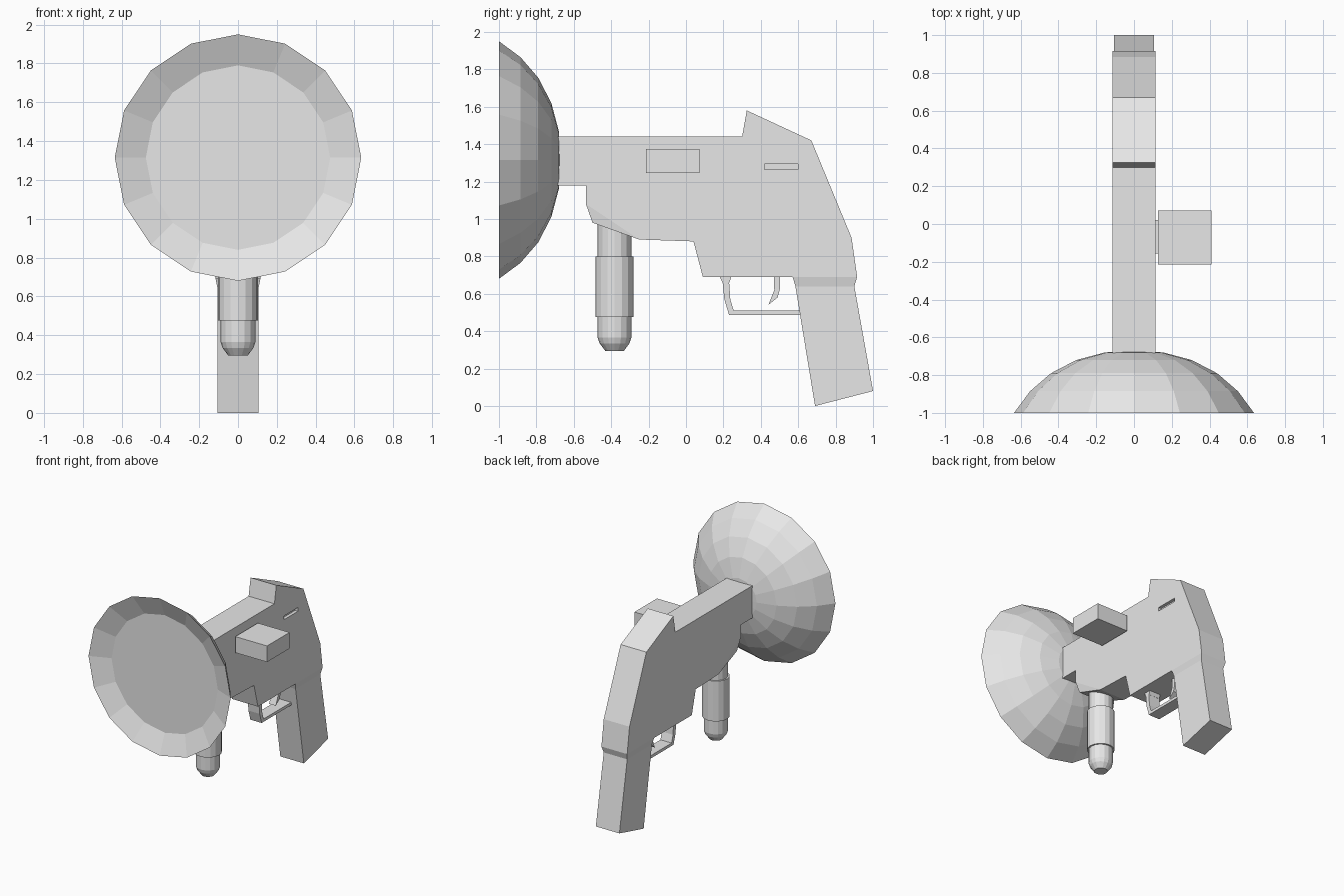
import bpy, bmesh, math
from mathutils import Matrix

if "Cube" in bpy.data.objects:
    bpy.data.objects.remove(bpy.data.objects["Cube"])

grey = bpy.data.materials.new("light_grey")
grey.use_nodes = True
grey.diffuse_color = (0.8, 0.8, 0.8, 1)
grey.node_tree.nodes["Principled BSDF"].inputs["Base Color"].default_value = (0.8, 0.8, 0.8, 1)


def finish(name, bm):
    bmesh.ops.recalc_face_normals(bm, faces=bm.faces)
    mesh = bpy.data.meshes.new(name)
    bm.to_mesh(mesh)
    bm.free()
    mesh.materials.append(grey)
    obj = bpy.data.objects.new(name, mesh)
    bpy.context.collection.objects.link(obj)
    return obj


def slab(name, outline, sides=None):
    """Mirrored plate: outline of (y, z, half width); sides lists the side panels."""
    bm = bmesh.new()
    left = [bm.verts.new((w, y, z)) for y, z, w in outline]
    right = [bm.verts.new((-w, y, z)) for y, z, w in outline]
    n = len(outline)
    for panel in sides or [range(n)]:
        bm.faces.new([left[i] for i in panel])
        bm.faces.new([right[i] for i in panel])
    for i in range(n):
        j = (i + 1) % n
        bm.faces.new((left[i], left[j], right[j], right[i]))
    return finish(name, bm)


def lathe(name, profile, matrix, sides=16):
    """Turned part: profile of (radius, height), closed by flat caps."""
    bm = bmesh.new()
    rings = []
    for r, h in profile:
        rings.append([bm.verts.new((r * math.cos(math.tau * i / sides),
                                    r * math.sin(math.tau * i / sides), h))
                      for i in range(sides)])
    for a, b in zip(rings, rings[1:]):
        for i in range(sides):
            j = (i + 1) % sides
            bm.faces.new((a[i], a[j], b[j], b[i]))
    bm.faces.new(rings[0])
    bm.faces.new(rings[-1])
    bm.transform(matrix)
    return finish(name, bm)


def box(name, x, y, z):
    bm = bmesh.new()
    bmesh.ops.create_cube(bm, size=1)
    for v in bm.verts:
        for axis, (lo, hi) in enumerate((x, y, z)):
            v.co[axis] = lo if v.co[axis] < 0 else hi
    return finish(name, bm)


# Body and grip: the nose corner is pinched in and the grip steps narrower
W, G = 0.115, 0.105
body = slab("body_and_grip", [
    (-0.90, 1.44, W), (0.30, 1.44, W), (0.325, 1.58, W), (0.67, 1.42, W),
    (0.885, 0.90, W), (0.915, 0.69, W), (0.90, 0.64, G), (1.0, 0.08, G),
    (0.69, 0.0, G), (0.585, 0.64, G), (0.57, 0.69, W), (0.09, 0.69, W),
    (0.04, 0.88, W), (-0.25, 0.89, W), (-0.50, 0.98, 0.105), (-0.535, 1.08, W),
    (-0.535, 1.18, W), (-0.90, 1.18, W)],
    [[0, 1, 2, 3, 4, 5, 10, 11, 12, 13, 15, 16, 17],
     [13, 14, 15], [5, 6, 9, 10], [6, 7, 8, 9]])

# Slot cut in the left side
cutter = box("slot_cutter", (0.09, 0.2), (0.42, 0.60), (1.265, 1.295))
cutter.hide_render = True
cutter.hide_set(True)
cut = body.modifiers.new("slot", "BOOLEAN")
cut.operation = "DIFFERENCE"
cut.solver = "EXACT"
cut.object = cutter

# Dish: recessed front disc, rim, then the domed back
to_back = Matrix.Translation((0, 0, 1.315)) @ Matrix.Rotation(-math.pi / 2, 4, "X")
lathe("dish", [(0.475, -0.935), (0.635, -1.0), (0.55, -0.885), (0.44, -0.79),
               (0.305, -0.72), (0.155, -0.68), (0.01, -0.67)], to_back)

# Front handle
lathe("front_handle", [(0.05, 0.295), (0.08, 0.335), (0.09, 0.365), (0.09, 0.475),
                       (0.102, 0.475), (0.102, 0.80), (0.09, 0.80), (0.09, 1.0)],
      Matrix.Translation((0, -0.382, 0)))

# Side block on its short mount
box("side_block", (0.127, 0.41), (-0.215, 0.072), (1.245, 1.375))
box("side_block_mount", (0.10, 0.13), (-0.155, 0.02), (1.28, 1.34))

# Trigger guard and trigger
T = 0.05
slab("guard_mount", [(0.175, 0.70, T), (0.245, 0.70, T), (0.232, 0.66, T), (0.195, 0.66, T)])
slab("trigger_guard", [
    (0.195, 0.67, T), (0.205, 0.57, T), (0.23, 0.487, T), (0.62, 0.487, T),
    (0.62, 0.51, T), (0.255, 0.51, T), (0.237, 0.57, T), (0.23, 0.67, T)],
    [[0, 1, 6, 7], [1, 2, 5, 6], [2, 3, 4, 5]])
T = 0.03
slab("trigger", [
    (0.47, 0.70, T), (0.472, 0.62, T), (0.44, 0.54, T), (0.49, 0.58, T),
    (0.503, 0.63, T), (0.503, 0.70, T)], [[0, 1, 4, 5], [1, 2, 3, 4]])
